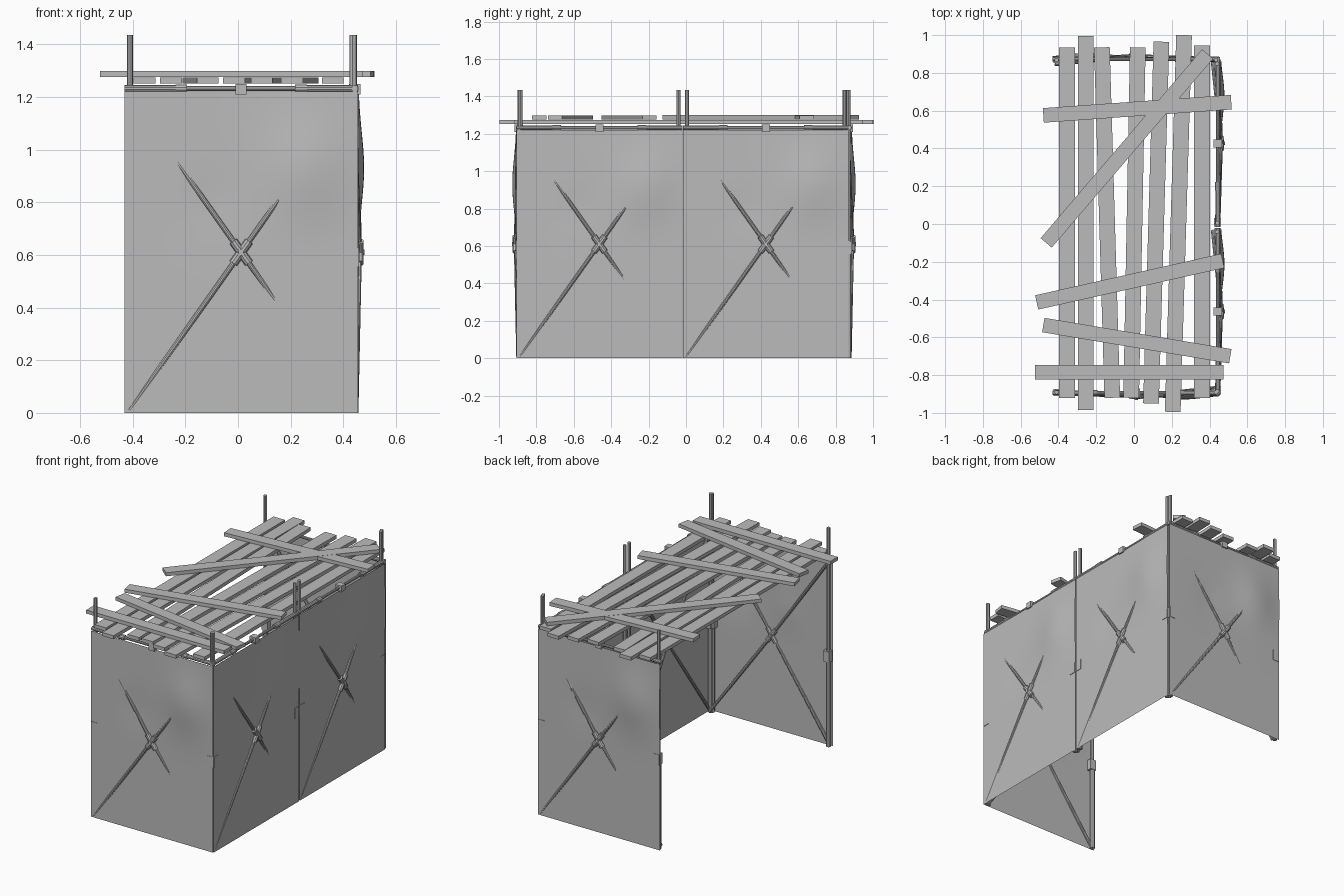
import bpy, bmesh, math
from mathutils import Matrix, Vector

cube = bpy.data.objects.get("Cube")
if cube:
    bpy.data.objects.remove(cube)

GREY = (0.5, 0.5, 0.5, 1)
mat = bpy.data.materials.new("plain_grey")
mat.use_nodes = True
mat.diffuse_color = GREY
mat.node_tree.nodes["Principled BSDF"].inputs["Base Color"].default_value = GREY


def make(name, bm, matrix=Matrix(), smooth=True):
    mesh = bpy.data.meshes.new(name)
    bm.to_mesh(mesh)
    bm.free()
    mesh.materials.append(mat)
    obj = bpy.data.objects.new(name, mesh)
    obj.matrix_world = matrix
    bpy.context.collection.objects.link(obj)
    if smooth:
        bpy.ops.object.select_all(action="DESELECT")
        obj.select_set(True)
        bpy.context.view_layer.objects.active = obj
        bpy.ops.object.shade_smooth_by_angle(angle=math.radians(35))
    return obj


def rod(bm, a, b, radius, sides=10):
    a, b = Vector(a), Vector(b)
    turn = (b - a).to_track_quat("Z", "Y").to_matrix().to_4x4()
    bmesh.ops.create_cone(bm, cap_ends=True, segments=sides, radius1=radius, radius2=radius,
                          depth=(b - a).length, matrix=Matrix.Translation((a + b) / 2) @ turn)


def box(bm, centre, size, angle=0):
    place = Matrix.Translation(centre) @ Matrix.Rotation(angle, 4, "Z")
    bmesh.ops.create_cube(bm, size=1, matrix=place @ Matrix.Diagonal((*size, 1)))


HALF, TOP = 0.443, 1.22


def panel(name, location, angle):
    # Local frame: x along the wall, y inward, z up
    place = Matrix.Translation(location) @ Matrix.Rotation(angle, 4, "Z")

    # Cloth sheet, billowing outward at the upper right
    bm = bmesh.new()
    bmesh.ops.create_grid(bm, x_segments=32, y_segments=40, size=1)
    for v in bm.verts:
        u, z = v.co.x * HALF, (v.co.y + 1) / 2 * TOP
        billow = math.exp(-((u - 0.25) / 0.15) ** 2 - ((z - 0.93) / 0.19) ** 2)
        dip = math.exp(-((u + 0.12) / 0.1) ** 2 - ((z - 0.8) / 0.12) ** 2)
        v.co = (u, 0.005 * dip - 0.022 * billow, z)
    bmesh.ops.reverse_faces(bm, faces=bm.faces) if bm.faces[:][0].normal.y > 0 else None
    make(name + "_sheet", bm, place)

    # Crossed braces, mostly behind the sheet and poking out around the hub
    bm = bmesh.new()
    rod(bm, (-0.425, 0.009, 0.01), (0, -0.004, 0.61), 0.01)
    rod(bm, (0, -0.004, 0.61), (0.425, 0.009, 1.21), 0.01)
    rod(bm, (-0.425, 0.02, 1.21), (0, -0.004, 0.61), 0.01)
    rod(bm, (0, -0.004, 0.61), (0.425, 0.04, 0.01), 0.01)
    make(name + "_braces", bm, place)

    # Hub sleeves where the braces cross
    bm = bmesh.new()
    for s in (-1, 1):
        rod(bm, (-0.03 * s, -0.004, 0.568), (0.03 * s, -0.004, 0.652), 0.017)
    rod(bm, (0, -0.024, 0.61), (0, 0.02, 0.61), 0.01)
    make(name + "_hub", bm, place)

    # Telescoping end posts with collars
    bm = bmesh.new()
    for s in (-1, 1):
        x = 0.422 * s
        rod(bm, (x, 0.016, 0), (x, 0.016, 0.57), 0.016, 8)
        rod(bm, (x, 0.016, 0.57), (x, 0.016, 1.435), 0.011, 8)
        box(bm, (x - 0.005 * s, 0.015, 0.592), (0.044, 0.036, 0.07))
    make(name + "_posts", bm, place)

    # Top rail with sleeves and centre coupler
    bm = bmesh.new()
    rod(bm, (-HALF, 0.013, 1.232), (HALF, 0.013, 1.232), 0.009)
    for s in (-1, 1):
        rod(bm, (HALF * s, 0.013, 1.232), (0.25 * s, 0.013, 1.232), 0.013)
        rod(bm, (0.25 * s, 0.013, 1.232), (0.205 * s, 0.013, 1.232), 0.016)
    box(bm, (0, 0.013, 1.23), (0.042, 0.044, 0.04))
    make(name + "_rail", bm, place)


panel("front_wall", (0.012, -0.907, 0), 0)
panel("side_wall_front", (0.457, -0.463, 0), math.pi / 2)
panel("side_wall_back", (0.457, 0.427, 0), math.pi / 2)
panel("back_wall", (0.012, 0.885, 0), math.pi)


def plank(name, a, b, width, z):
    a, b = Vector(a), Vector(b)
    d = b - a
    bm = bmesh.new()
    mid = (a + b) / 2
    box(bm, (mid.x, mid.y, z), (d.length, width, 0.023), math.atan2(d.y, d.x))
    make(name, bm, smooth=False)


# Long roof planks: front x, back x, front y, back y
long_planks = [(-0.355, -0.355, -0.92, 0.935), (-0.255, -0.255, -0.985, 0.995),
               (-0.115, -0.17, -0.92, 0.935), (-0.015, 0.02, -0.92, 0.935),
               (0.09, 0.145, -0.95, 0.965), (0.205, 0.265, -0.995, 1.0),
               (0.36, 0.36, -0.92, 0.945)]
for i, (xa, xb, ya, yb) in enumerate(long_planks):
    plank(f"long_plank_{i + 1}", (xa, ya), (xb, yb), 0.083, 1.263)

# Loose planks laid across
cross_planks = [((-0.48, 0.575), (0.515, 0.645)), ((-0.465, -0.1), (0.39, 0.9)),
                ((-0.515, -0.415), (0.47, -0.195)), ((-0.48, -0.535), (0.51, -0.7)),
                ((-0.525, -0.785), (0.475, -0.785))]
for i, (a, b) in enumerate(cross_planks):
    plank(f"cross_plank_{i + 1}", a, b, 0.077, 1.287 + 0.001 * (i == 1))
